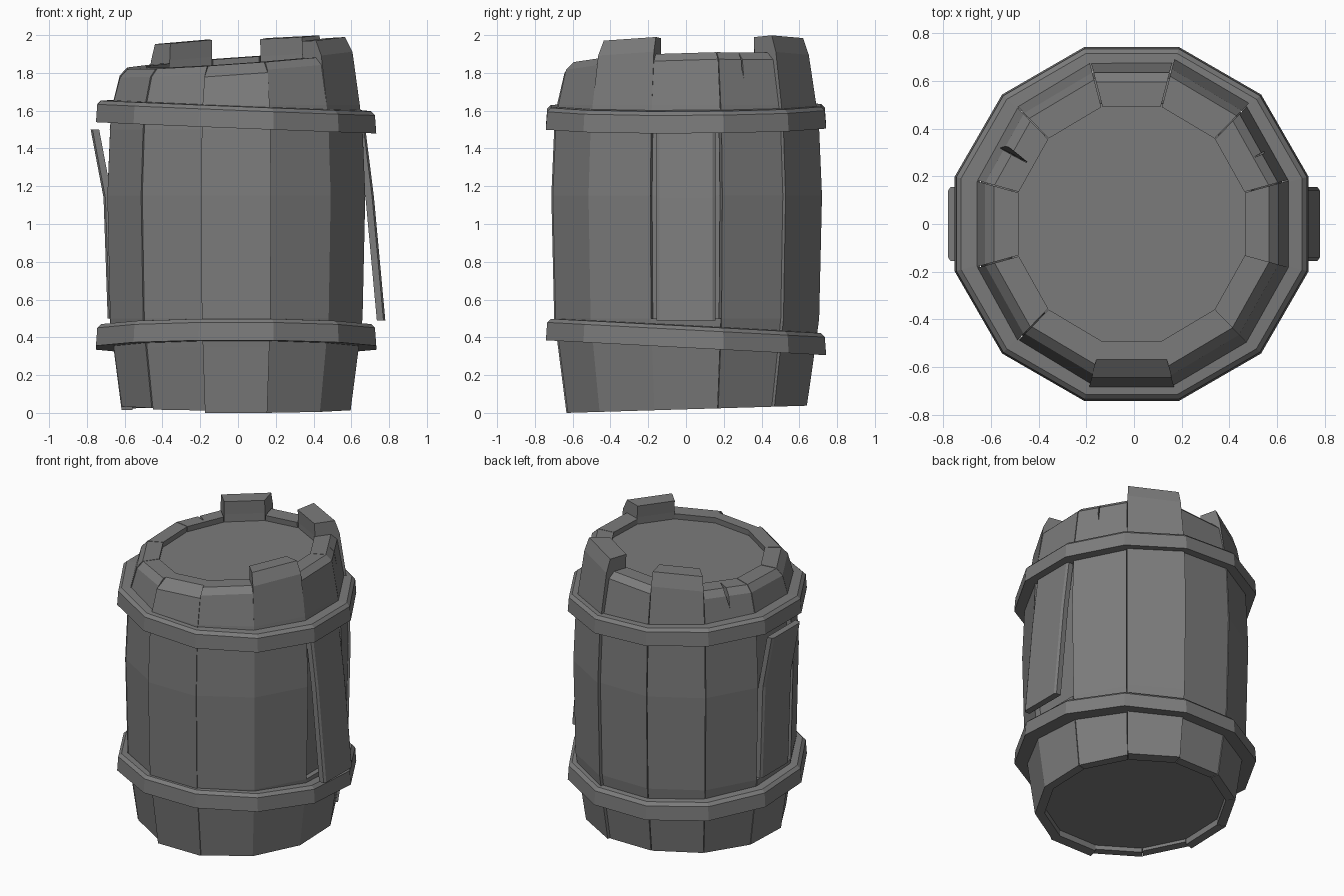
import bpy, bmesh, math
from mathutils import Vector

cube = bpy.data.objects.get("Cube")
if cube:
    bpy.data.objects.remove(cube, do_unlink=True)

SIDES = 12
HALF = math.tan(math.pi / SIDES)   # half side width per unit of apothem

grey = bpy.data.materials.new("weathered_grey")
grey.use_nodes = True
grey.diffuse_color = (0.2, 0.2, 0.2, 1)
grey.node_tree.nodes["Principled BSDF"].inputs["Base Color"].default_value = (0.2, 0.2, 0.2, 1)


def finish(name, bm):
    bmesh.ops.recalc_face_normals(bm, faces=bm.faces)
    mesh = bpy.data.meshes.new(name)
    bm.to_mesh(mesh)
    bm.free()
    mesh.materials.append(grey)
    obj = bpy.data.objects.new(name, mesh)
    bpy.context.collection.objects.link(obj)
    return obj


def bridge(bm, rings, closed=False):
    """Skin a list of equal loops; cap both ends unless closed."""
    n = len(rings[0])
    pairs = list(zip(rings, rings[1:] + rings[:1])) if closed else list(zip(rings, rings[1:]))
    for a, b in pairs:
        for i in range(n):
            j = (i + 1) % n
            bm.faces.new((a[i], a[j], b[j], b[i]))
    if not closed:
        bm.faces.new(rings[0])
        bm.faces.new(rings[-1])


def lathe(name, profile, closed=False):
    """Twelve-sided turned part; profile rows are apothem, z, x slope, y slope."""
    bm = bmesh.new()
    rings = []
    for a, z, sx, sy in profile:
        r = a / math.cos(math.pi / SIDES)
        ring = []
        for k in range(SIDES):
            t = math.radians(15 + 30 * k)
            x, y = r * math.cos(t), r * math.sin(t)
            ring.append(bm.verts.new((x - 0.01, y, z + sx * x + sy * y)))
        rings.append(ring)
    bridge(bm, rings, closed)
    return finish(name, bm)


def stave(angle, out=0, lift=0, drop=0.04, inset=0.04, recess=0, gap=0, raise_foot=0):
    """One bowed board; its head follows the sloping rim, lifted for teeth."""
    t = math.radians(angle)
    radial = Vector((math.cos(t), math.sin(t), 0))
    side = Vector((-math.sin(t), math.cos(t), 0))

    def rim(p):
        return 1.865 + 0.07 * p.x + 0.03 * p.y + lift

    def foot(p):
        return 0.019 + 0.03 * p.y + raise_foot

    # outer apothem, inner apothem, height
    rows = [(0.625, 0.565, foot), (0.67, 0.56, 0.35), (0.69, 0.56, 0.5),
            (0.69 - recess, 0.56, 0.5), (0.705 - recess, 0.56, 1.15),
            (0.69 - recess, 0.56, 1.5), (0.69, 0.56, 1.5), (0.675, 0.5, 1.63),
            (0.635, 0.495, lambda p: rim(p) - drop),
            (0.635 - inset, 0.49, rim)]
    bm = bmesh.new()
    rings = []
    for outer, inner, z in rows:
        ring = []
        for a, s in ((inner, -1), (outer + out, -1), (outer + out, 1), (inner, 1)):
            p = radial * a + side * s * (a * HALF - gap)
            p.x = p.x * 0.97 - 0.01
            p.z = z(p) if callable(z) else z
            # the inside of a chamfered head stays level with the outer shoulder
            ring.append(bm.verts.new(p))
        rings.append(ring)
    bridge(bm, rings)
    return finish("stave_%d" % angle, bm)


# Boards around the barrel
styles = {
    0: dict(recess=0.035),
    30: dict(gap=0.004),
    60: dict(out=0.015, lift=0.09, drop=0.09, inset=0.03),
    90: dict(gap=0.006),
    120: dict(lift=0.105, drop=0.09, inset=0.03),
    150: dict(gap=0.004),
    180: dict(recess=0.03),
    210: dict(gap=0.005, raise_foot=0.02),
    240: dict(out=-0.006, raise_foot=0.012),
    270: dict(out=0.008, drop=0.055, inset=0.075),
    300: dict(),
    330: dict(lift=0.09, drop=0.08, inset=0.04),
}
staves = {angle: stave(angle, **style) for angle, style in styles.items()}

# Inner drum carrying the sunken lid and base
lathe("drum_and_lid", [(0.58, 0.06, 0, 0.03), (0.62, 0.4, 0, 0), (0.635, 1.15, 0, 0),
                       (0.61, 1.55, 0, 0), (0.52, 1.7, 0.03, 0.02), (0.505, 1.825, 0.07, 0.03)])


# Tilted hoops
def hoop(name, z, sx, sy):
    section = ((0.64, -0.06), (0.742, -0.06), (0.735, 0.035), (0.715, 0.055), (0.64, 0.06))
    lathe(name, [(a, z + h, sx, sy) for a, h in section], closed=True)


hoop("upper_hoop", 1.57, -0.04, 0.004)
hoop("lower_hoop", 0.405, 0, -0.053)


# Loose side planks, bent at the middle and sprung at one end
def plank(name, path, sign):
    bm = bmesh.new()
    rings = []
    for x, z in path:
        corners = ((x - 0.045, -0.155), (x - 0.01, -0.155), (x, -0.14),
                   (x, 0.14), (x - 0.01, 0.155), (x - 0.045, 0.155))
        rings.append([bm.verts.new((sign * cx, cy, z)) for cx, cy in corners])
    bridge(bm, rings)
    finish(name, bm)


plank("left_plank", [(0.78, 0.49), (0.72, 1.14), (0.675, 1.5)], 1)
plank("right_plank", [(0.69, 0.5), (0.712, 1.14), (0.78, 1.5)], -1)


# Splits in the rim, cut by hidden wedges
def split(angle, stave_angle, width, depth, start, end):
    t = math.radians(angle)
    radial = Vector((math.cos(t), math.sin(t), 0))
    side = Vector((-math.sin(t), math.cos(t), 0))
    mid = radial * 0.6
    top = 1.865 + 0.07 * mid.x + 0.03 * mid.y
    bm = bmesh.new()
    rings = []
    for r, w in ((start, width * 0.1), (end, width)):
        rings.append([bm.verts.new(radial * r + side * s * w + Vector((0, 0, top + h)))
                      for s, h in ((-1, 0.1), (1, 0.1), (0.2, -depth))])
    bridge(bm, rings)
    cutter = finish("split_cutter_%d" % angle, bm)
    cutter.hide_render = True
    cutter.hide_set(True)
    cutter.display_type = 'WIRE'
    mod = staves[stave_angle].modifiers.new("split", 'BOOLEAN')
    mod.operation = 'DIFFERENCE'
    mod.solver = 'EXACT'
    mod.object = cutter


split(150, 150, 0.04, 0.12, 0.52, 0.75)
split(29, 30, 0.025, 0.14, 0.58, 0.75)
